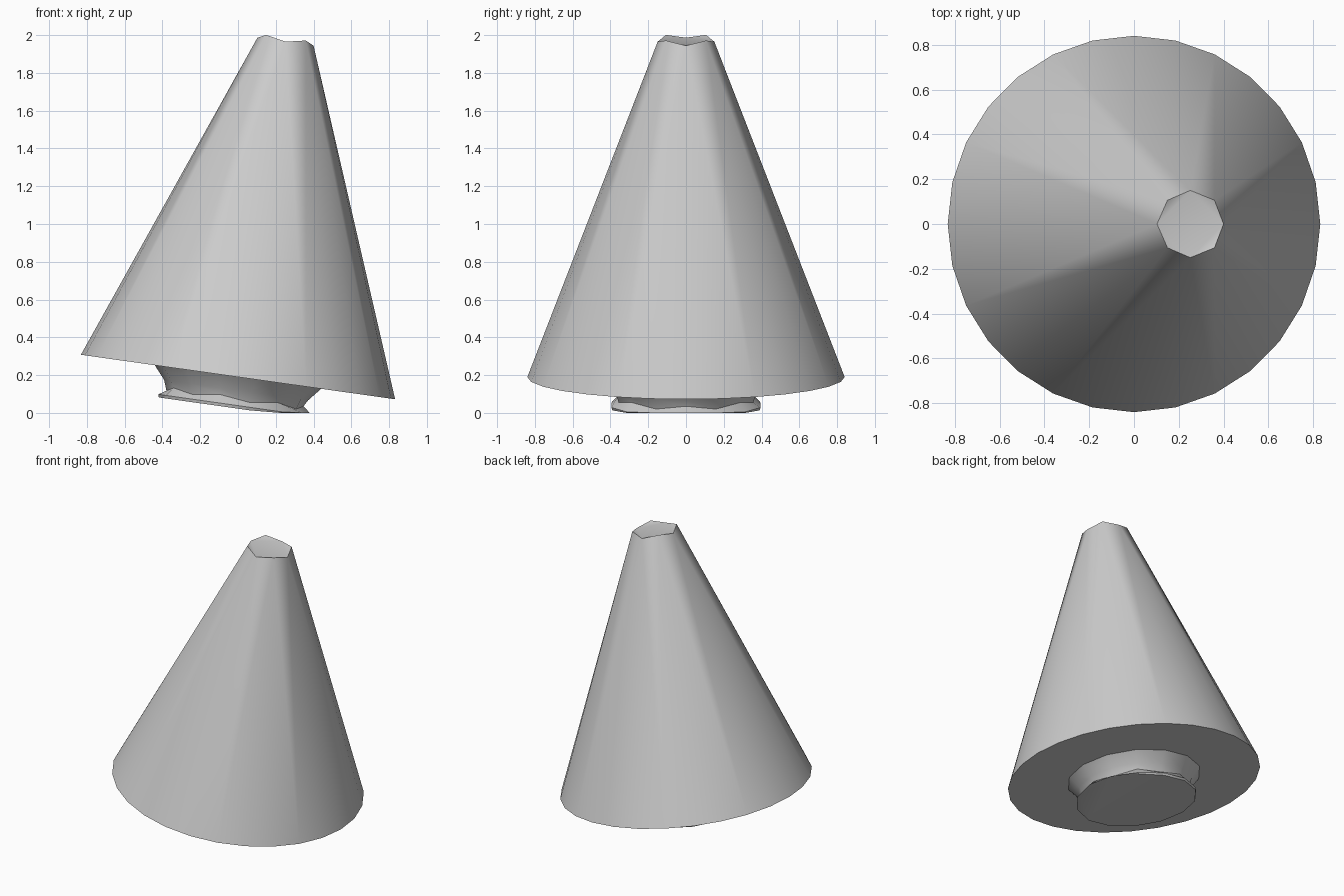
import bpy, bmesh, math
from mathutils import Matrix, Vector

if "Cube" in bpy.data.objects:
    bpy.data.objects.remove(bpy.data.objects["Cube"])

grey = bpy.data.materials.new("plain grey")
grey.use_nodes = True
grey.diffuse_color = (0.6, 0.6, 0.6, 1)
grey.node_tree.nodes["Principled BSDF"].inputs["Base Color"].default_value = (0.6, 0.6, 0.6, 1)

# The whole model leans toward +x around the centre of the cone's rim
LEAN = Matrix.Translation((0, 0, 0.19)) @ Matrix.Rotation(math.radians(8.06), 4, 'Y')
TAU = 2 * math.pi


def ring(bm, sides, radius, height):
    """Circle of vertices; radius and height are functions of the index."""
    verts = []
    for i in range(sides):
        a = TAU * i / sides
        p = LEAN @ Vector((radius(i) * math.cos(a), radius(i) * math.sin(a), height(i)))
        p.z = max(p.z, 0)
        verts.append(bm.verts.new(p))
    return verts


def finish(bm, name):
    bmesh.ops.recalc_face_normals(bm, faces=bm.faces)
    mesh = bpy.data.meshes.new(name)
    bm.to_mesh(mesh)
    bm.free()
    mesh.materials.append(grey)
    obj = bpy.data.objects.new(name, mesh)
    bpy.context.collection.objects.link(obj)
    bpy.ops.object.select_all(action='DESELECT')
    obj.select_set(True)
    bpy.context.view_layer.objects.active = obj
    bpy.ops.object.shade_smooth_by_angle(angle=math.radians(30))


# Cone: wide rim zipped to a small octagonal tip
N, M = 28, 8
bm = bmesh.new()
rim = ring(bm, N, lambda i: 0.84, lambda i: 0)
tip = ring(bm, M, lambda i: 0.15, lambda i: 1.793 + 0.021 * (i % 2))
nearest = [math.floor((i + 0.5) * M / N + 0.5) % M for i in range(N)]
for i in range(N):
    j, k = nearest[i], nearest[(i + 1) % N]
    bm.faces.new((rim[i], rim[(i + 1) % N], tip[j]))
    if j != k:
        bm.faces.new((rim[(i + 1) % N], tip[k], tip[j]))

# Shallow dished top: low centre square with raised corners
bm.faces.new(tip[0::2])
for i in range(1, M, 2):
    bm.faces.new((tip[i - 1], tip[i], tip[(i + 1) % M]))

# Flat underside
bm.faces.new(rim[::-1])
finish(bm, "cone")

# Foot: flared neck, uneven ledge and flat sole
S = 14
bm = bmesh.new()
rings = [
    ring(bm, S, lambda i: 0.445, lambda i: 0),
    ring(bm, S, lambda i: 0.385, lambda i: -0.07),
    ring(bm, S, lambda i: 0.365, lambda i: -0.105 - 0.02 * (i % 2)),
    ring(bm, S, lambda i: 0.405, lambda i: -0.15),
    ring(bm, S, lambda i: 0.40, lambda i: -0.166),
]
for low, high in zip(rings, rings[1:]):
    for i in range(S):
        j = (i + 1) % S
        bm.faces.new((low[i], low[j], high[j], high[i]))
bm.faces.new(rings[-1])
bm.faces.new(rings[0][::-1])
finish(bm, "foot")
